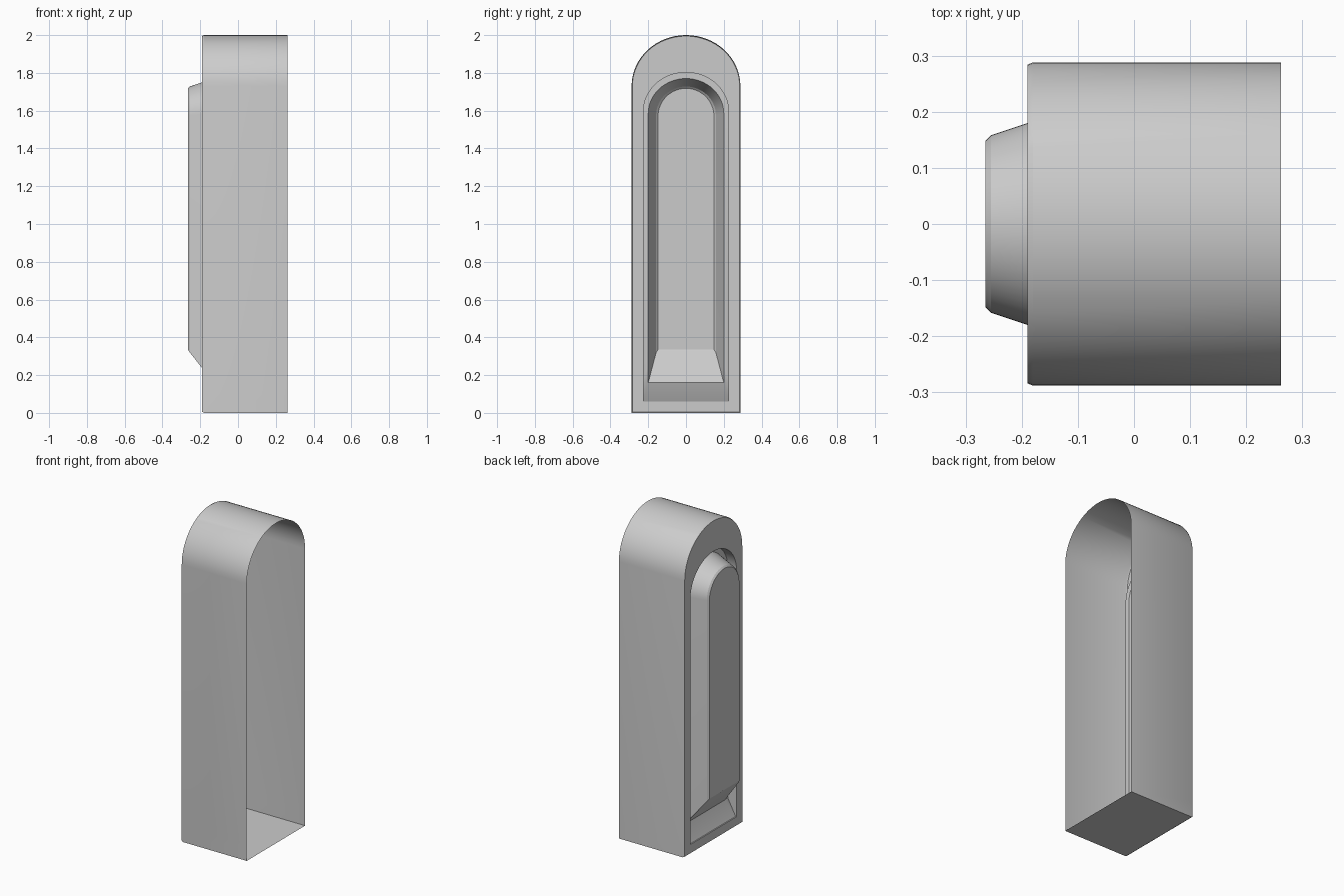
import bpy, bmesh, math

if "Cube" in bpy.data.objects:
    bpy.data.objects.remove(bpy.data.objects["Cube"])

ARCH_STEPS = 32


def arch_loop(x, half, bottom, spring, top, x_bottom=None):
    """Arched outline in the YZ plane; x_bottom lets the sill sit at another depth."""
    xb = x if x_bottom is None else x_bottom
    pts = [(xb, -half, bottom), (xb, half, bottom), (x, half, bottom + 0.1)]
    for i in range(ARCH_STEPS + 1):
        a = math.pi * i / ARCH_STEPS
        pts.append((x, half * math.cos(a), spring + (top - spring) * math.sin(a)))
    pts.append((x, -half, bottom + 0.1))
    return pts


def skin(name, loops, cap=False):
    """Bridge successive outlines, optionally closing the last one."""
    bm = bmesh.new()
    rings = [[bm.verts.new(p) for p in arch_loop(*l)] for l in loops]
    n = len(rings[0])
    for a, b in zip(rings, rings[1:]):
        for j in range(n):
            k = (j + 1) % n
            bm.faces.new((a[j], b[j], b[k], a[k]))
    if cap:
        bm.faces.new(rings[-1][::-1])
    mesh = bpy.data.meshes.new(name)
    bm.to_mesh(mesh)
    bm.free()
    obj = bpy.data.objects.new(name, mesh)
    bpy.context.collection.objects.link(obj)
    bpy.ops.object.select_all(action='DESELECT')
    obj.select_set(True)
    bpy.context.view_layer.objects.active = obj
    bpy.ops.object.shade_smooth_by_angle(angle=math.radians(25))
    return obj


# each outline: x, half width, bottom z, arch spring z, top z
groove_edge = (-0.19, 0.228, 0.06, 1.595, 1.805)
groove_inner = (-0.13, 0.20, 0.16, 1.585, 1.77)

# outer arched sleeve, open at +x, with a thin chamfer and flat face frame
skin("arched_shell", [
    (0.262, 0.288, 0.0, 1.73, 2.0),
    (-0.18, 0.288, 0.0, 1.73, 2.0),
    (-0.19, 0.284, 0.006, 1.73, 1.995),
    groove_edge,
])

# recessed channel with a sloping sill
skin("recess_channel", [
    groove_edge,
    (-0.13, 0.228, 0.06, 1.595, 1.805, -0.183),
    groove_inner,
])

# raised tapered panel
skin("raised_panel", [
    groove_inner,
    (-0.255, 0.158, 0.32, 1.575, 1.728),
    (-0.265, 0.148, 0.335, 1.57, 1.718),
], cap=True)
